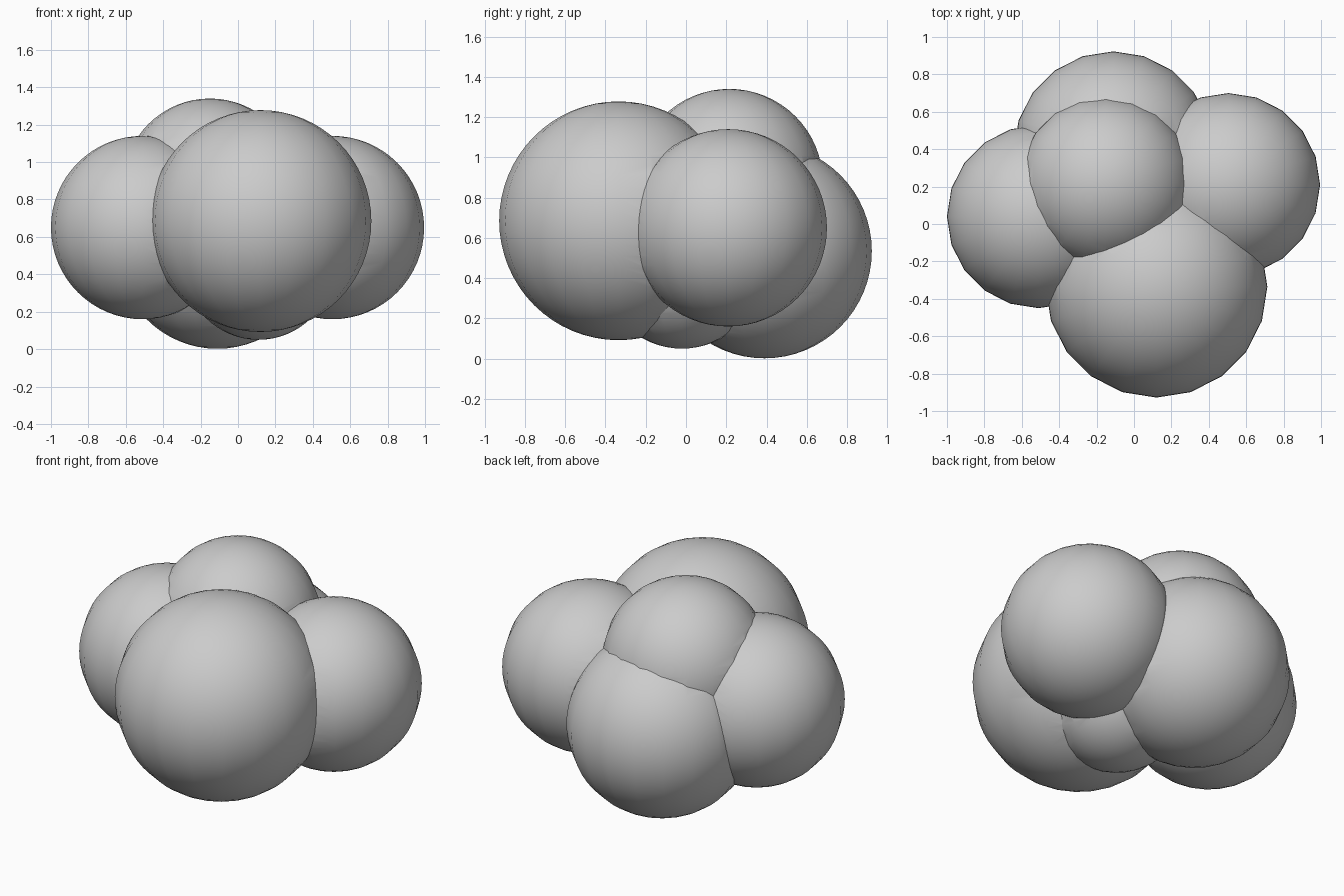
import bpy

if "Cube" in bpy.data.objects:
    bpy.data.objects.remove(bpy.data.objects["Cube"])

# Lobes of the cluster: name, centre, radius
LOBES = [
    ("front_lobe", (0.12, -0.335, 0.685), 0.593),
    ("left_lobe", (-0.51, 0.04, 0.65), 0.49),
    ("right_lobe", (0.505, 0.21, 0.65), 0.49),
    ("back_lobe", (-0.11, 0.39, 0.535), 0.533),
    ("top_lobe", (-0.15, 0.215, 0.875), 0.465),
    ("bottom_lobe", (0.11, -0.02, 0.45), 0.40),
]


def add_lobe(name, centre, radius):
    bpy.ops.mesh.primitive_uv_sphere_add(segments=20, ring_count=32,
                                         radius=radius, location=centre)
    lobe = bpy.context.object
    lobe.name = name
    return lobe


# Merge all lobes into one solid outer skin
lobes = [add_lobe(*spec) for spec in LOBES]
cluster = lobes[0]
bpy.context.view_layer.objects.active = cluster
for lobe in lobes[1:]:
    union = cluster.modifiers.new("merge_" + lobe.name, 'BOOLEAN')
    union.operation = 'UNION'
    union.solver = 'EXACT'
    union.object = lobe
    bpy.ops.object.modifier_apply(modifier=union.name)
    bpy.data.objects.remove(lobe, do_unlink=True)
cluster.name = "lobed_cluster"

# Smooth lobes with crisp creases where they meet
bpy.ops.object.select_all(action='DESELECT')
cluster.select_set(True)
bpy.ops.object.shade_smooth_by_angle(angle=0.5)
